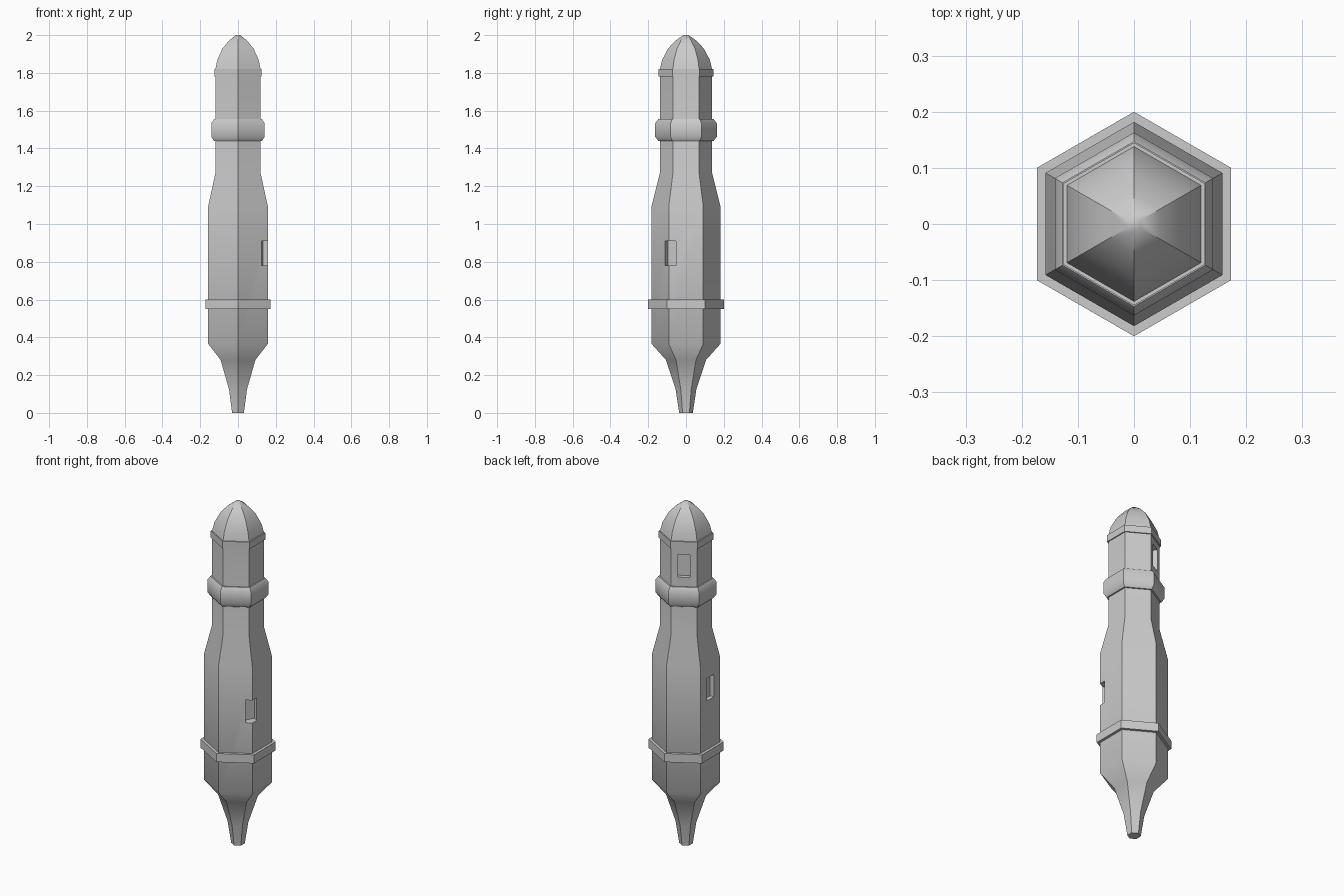
import bpy, bmesh, math
from mathutils import Matrix

if "Cube" in bpy.data.objects:
    bpy.data.objects.remove(bpy.data.objects["Cube"])

SIDES = 6
stone = bpy.data.materials.new("grey_stone")
stone.diffuse_color = (0.6, 0.6, 0.6, 1)
stone.use_nodes = True
stone.node_tree.nodes["Principled BSDF"].inputs["Base Color"].default_value = stone.diffuse_color


def link(name, bm):
    me = bpy.data.meshes.new(name)
    bm.to_mesh(me)
    bm.free()
    me.materials.append(stone)
    ob = bpy.data.objects.new(name, me)
    bpy.context.collection.objects.link(ob)
    return ob


def hex_column(name, profile, limit=0.7):
    """Capped hexagonal solid from (radius, z) points; corners stay sharp."""
    bm = bmesh.new()
    rings = []
    for r, z in profile:
        angles = [math.pi / 2 + i * math.tau / SIDES for i in range(SIDES)]
        rings.append([bm.verts.new((r * math.cos(a), r * math.sin(a), z)) for a in angles])
    for lo, hi in zip(rings, rings[1:]):
        for i in range(SIDES):
            j = (i + 1) % SIDES
            bm.faces.new((lo[i], lo[j], hi[j], hi[i]))
    bm.faces.new(rings[0][::-1])
    bm.faces.new(rings[-1])
    bmesh.ops.recalc_face_normals(bm, faces=bm.faces)
    for f in bm.faces:
        f.smooth = True
    for e in bm.edges:
        upright = abs(e.verts[0].co.z - e.verts[1].co.z) > 1e-4
        e.smooth = not upright and e.calc_face_angle() < limit
    return link(name, bm)


# Main tower: tapering foot, wide lower body, sloped shoulder, narrow upper body
tower = hex_column("tower_body", [
    (0.036, 0), (0.055, 0.125), (0.106, 0.28), (0.182, 0.365),
    (0.182, 1.095), (0.138, 1.27), (0.138, 1.82)])

# Bands around the tower
hex_column("lower_band", [(0.2, 0.55), (0.2, 0.60)])
hex_column("rounded_ring", [(0.147, 1.44), (0.163, 1.462), (0.163, 1.533), (0.147, 1.555)])
hex_column("top_collar", [(0.145, 1.78), (0.145, 1.82)])

# Pointed dome
hex_column("dome_roof", [
    (0.138, 1.82), (0.126, 1.87), (0.094, 1.93), (0.054, 1.972), (0.013, 2.0)])

# Window recesses: (direction in degrees, centre height, floor distance from axis)
WINDOWS = [(120, 1.675, 0.095), (180, 0.95, 0.133), (-30, 0.845, 0.133)]
bm = bmesh.new()
for deg, z, floor in WINDOWS:
    m = (Matrix.Rotation(math.radians(deg), 4, 'Z')
         @ Matrix.Translation((floor + 0.1, 0, z))
         @ Matrix.Diagonal((0.2, 0.066, 0.132, 1)))
    bmesh.ops.create_cube(bm, size=1, matrix=m)
cutter = link("window_cutter", bm)
cutter.hide_render = True
cutter.hide_viewport = False
cutter.display_type = 'WIRE'

cut = tower.modifiers.new("windows", 'BOOLEAN')
cut.operation = 'DIFFERENCE'
cut.solver = 'EXACT'
cut.object = cutter
